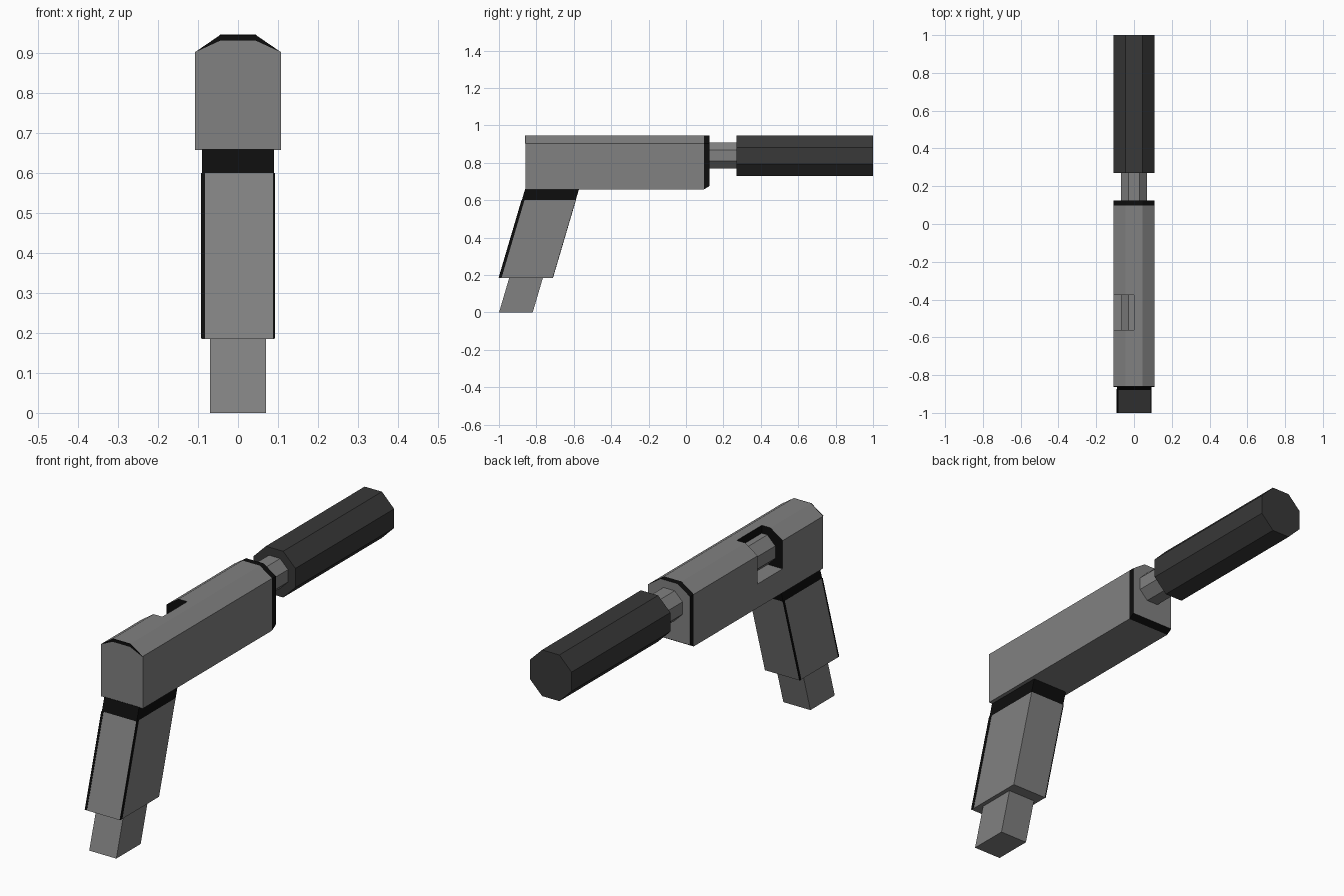
import bpy, bmesh, math

if "Cube" in bpy.data.objects:
    bpy.data.objects.remove(bpy.data.objects["Cube"])


def material(name, v):
    m = bpy.data.materials.new(name)
    m.diffuse_color = (v, v, v, 1)
    m.use_nodes = True
    m.node_tree.nodes["Principled BSDF"].inputs["Base Color"].default_value = m.diffuse_color
    return m


GREY = material("gunmetal grey", 0.22)
CHARCOAL = material("charcoal", 0.04)
BLACK = material("black", 0.004)


def loft(name, ring_a, ring_b, mat, end_a=None, end_b=None, side_rule=None):
    """Solid between two matching rings; optional colours for ends and sides."""
    mats = [GREY, CHARCOAL, BLACK]
    bm = bmesh.new()
    a = [bm.verts.new(p) for p in ring_a]
    b = [bm.verts.new(p) for p in ring_b]
    n = len(a)
    for i in range(n):
        j = (i + 1) % n
        f = bm.faces.new((a[i], a[j], b[j], b[i]))
        f.material_index = mats.index(side_rule(i) if side_rule else mat)
    bm.faces.new(a).material_index = mats.index(end_a or mat)
    bm.faces.new(b).material_index = mats.index(end_b or mat)
    bmesh.ops.recalc_face_normals(bm, faces=bm.faces)
    me = bpy.data.meshes.new(name)
    bm.to_mesh(me)
    bm.free()
    for m in mats:
        me.materials.append(m)
    ob = bpy.data.objects.new(name, me)
    bpy.context.collection.objects.link(ob)
    return ob


def at_y(profile, y):
    return [(x, y, z) for x, z in profile]


def prism(name, profile, y0, y1, mat, **kw):
    return loft(name, at_y(profile, y0), at_y(profile, y1), mat, **kw)


def octagon(r, zc):
    R = r / math.cos(math.pi / 8)
    return [(R * math.cos(math.pi / 8 + k * math.pi / 4),
             zc + R * math.sin(math.pi / 8 + k * math.pi / 4)) for k in range(8)]


def body(bottom):
    return [(-.108, bottom), (.108, bottom), (.108, .902), (.045, .945),
            (-.045, .945), (-.108, .902)]


def slanted(name, x0, x1, y0, y1, z0, z1, mat):
    """Box leaning with the grip; y is measured back from the leaning rear line."""
    def ring(z):
        s = -1 + 0.295 * (z - 0.185)
        return [(x0, s + y0, z), (x1, s + y0, z), (x1, s + y1, z), (x0, s + y1, z)]
    return loft(name, ring(z0), ring(z1), mat)


# Slide, with a port cut into its upper left
prism("slide_rear", body(.658), -.858, -.56, GREY, end_b=BLACK)
port = [(-.108, .658), (.108, .658), (.108, .902), (.045, .945),
        (0, .945), (0, .77), (-.108, .77)]
prism("slide_port", port, -.56, -.375, GREY,
      side_rule=lambda i: BLACK if i == 4 else GREY)
prism("slide_front", body(.658), -.375, .097, GREY, end_a=BLACK)
loft("slide_nose", at_y(body(.658), .097), at_y(body(.675), .125), BLACK, end_b=GREY)

# Black trim along the top of the rear face
trim = [(-.108, .902), (-.045, .945), (.045, .945), (.108, .902),
        (.045, .931), (-.045, .931)]
prism("rear_trim", trim, -.862, -.858, BLACK)

# Barrel and its long muzzle tube
prism("barrel", octagon(.07, .838), -.57, .30, GREY)
prism("muzzle_tube", octagon(.108, .838), .27, 1.0, CHARCOAL)

# Grip with black collar and edge lines
slanted("grip", -.09, .09, 0, .288, .185, .60, GREY)
slanted("grip_collar", -.09, .09, 0, .288, .60, .66, BLACK)
slanted("grip_rear_line", .088, .092, -.001, .014, .186, .60, BLACK)
slanted("grip_rear_line_left", -.092, -.082, -.002, .003, .186, .60, BLACK)
slanted("grip_front_line", -.092, -.088, .278, .289, .186, .60, BLACK)

# Magazine below the grip
slanted("magazine", -.07, .07, .055, .235, 0, .20, GREY)
